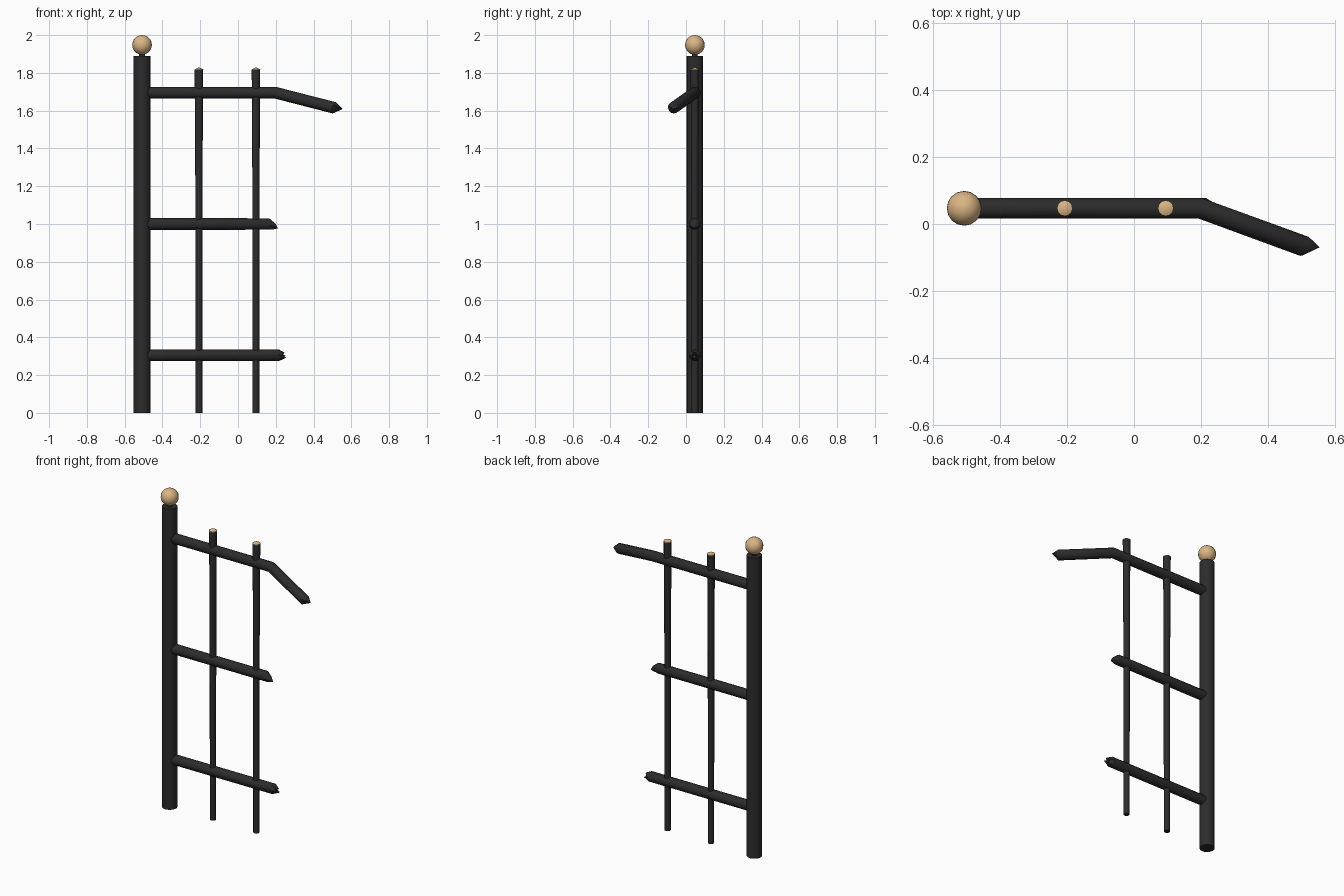
import bpy, bmesh, math, random
from mathutils import Vector

random.seed(4)
if "Cube" in bpy.data.objects:
    bpy.data.objects.remove(bpy.data.objects["Cube"])

Y = 0.047          # depth of the fence plane
POST_X = -0.508


def material(name, rgb):
    m = bpy.data.materials.new(name)
    m.use_nodes = True
    m.diffuse_color = (*rgb, 1)
    m.node_tree.nodes["Principled BSDF"].inputs["Base Color"].default_value = (*rgb, 1)
    return m


IRON = material("dark iron", (0.025, 0.025, 0.025))
WOOD = material("tan wood", (0.70, 0.46, 0.235))


def finish(bm, name, mat):
    bmesh.ops.recalc_face_normals(bm, faces=bm.faces)
    me = bpy.data.meshes.new(name)
    bm.to_mesh(me)
    bm.free()
    me.materials.append(mat)
    ob = bpy.data.objects.new(name, me)
    bpy.context.collection.objects.link(ob)
    bpy.ops.object.select_all(action='DESELECT')
    ob.select_set(True)
    bpy.context.view_layer.objects.active = ob
    bpy.ops.object.shade_smooth_by_angle(angle=math.radians(35))
    return ob


def tube(name, path, radii, sides, mat, tip=None, jag=0.0):
    """Round bar along a path; an optional tip closes it with a broken point."""
    bm = bmesh.new()
    pts = [Vector(p) for p in path]
    rings = []
    for i, (p, r) in enumerate(zip(pts, radii)):
        before = (p - pts[i - 1]).normalized() if i else None
        after = (pts[i + 1] - p).normalized() if i < len(pts) - 1 else None
        d = ((before or after) + (after or before)).normalized()
        ref = Vector((0, 1, 0)) if abs(d.z) > 0.9 else Vector((0, 0, 1))
        u = d.cross(ref).normalized()
        v = u.cross(d)
        ring = []
        for k in range(sides):
            a = math.tau * k / sides
            offset = (u * math.cos(a) + v * math.sin(a)) * r
            if tip and i == len(pts) - 1:
                offset += d * random.uniform(-jag, jag)
            ring.append(bm.verts.new(p + offset))
        rings.append(ring)
    for a, b in zip(rings, rings[1:]):
        for k in range(sides):
            n = (k + 1) % sides
            bm.faces.new((a[k], a[n], b[n], b[k]))
    bm.faces.new(rings[0])
    if tip:
        apex = bm.verts.new(tip)
        for k in range(sides):
            bm.faces.new((rings[-1][k], rings[-1][(k + 1) % sides], apex))
    else:
        bm.faces.new(rings[-1])
    return finish(bm, name, mat)


# Main post with a short neck and a wooden ball
tube("post", [(POST_X, Y, 0), (POST_X, Y, 1.89)], [0.044, 0.044], 16, IRON)
tube("post_neck", [(POST_X, Y, 1.885), (POST_X, Y, 1.915)], [0.015, 0.015], 12, IRON)
bm = bmesh.new()
bmesh.ops.create_uvsphere(bm, u_segments=16, v_segments=12, radius=0.052)
bmesh.ops.translate(bm, verts=bm.verts, vec=(POST_X, Y, 1.948))
finish(bm, "post_ball", WOOD)

# Thin uprights, slightly wider at the top, with low wooden caps
for side, x in (("right", -0.207), ("left", 0.095)):
    tube(f"{side}_upright", [(x, Y, 0), (x, Y, 1.2), (x, Y, 1.815)],
         [0.018, 0.019, 0.0225], 12, IRON)
    tube(f"{side}_upright_cap", [(x, Y, 1.814), (x, Y, 1.818)],
         [0.0235, 0.0235], 12, WOOD, tip=(x, Y, 1.83))

# Rails with broken ends; the top one is bent forward and down
R = 0.031
tube("bottom_rail", [(-0.49, Y, 0.305), (0.215, Y, 0.305), (0.242, Y, 0.305)],
     [R, R, 0.015], 12, IRON, tip=(0.237, Y, 0.308), jag=0.013)
tube("middle_rail", [(-0.49, Y, 1.0), (0.158, Y, 1.0), (0.185, Y, 0.988)],
     [R, R, 0.019], 12, IRON, tip=(0.212, Y, 0.977), jag=0.009)
tube("top_rail", [(-0.49, Y, 1.695), (0.198, Y, 1.695), (0.51, -0.067, 1.615)],
     [R, R, R], 12, IRON, tip=(0.555, -0.07, 1.609), jag=0.003)
